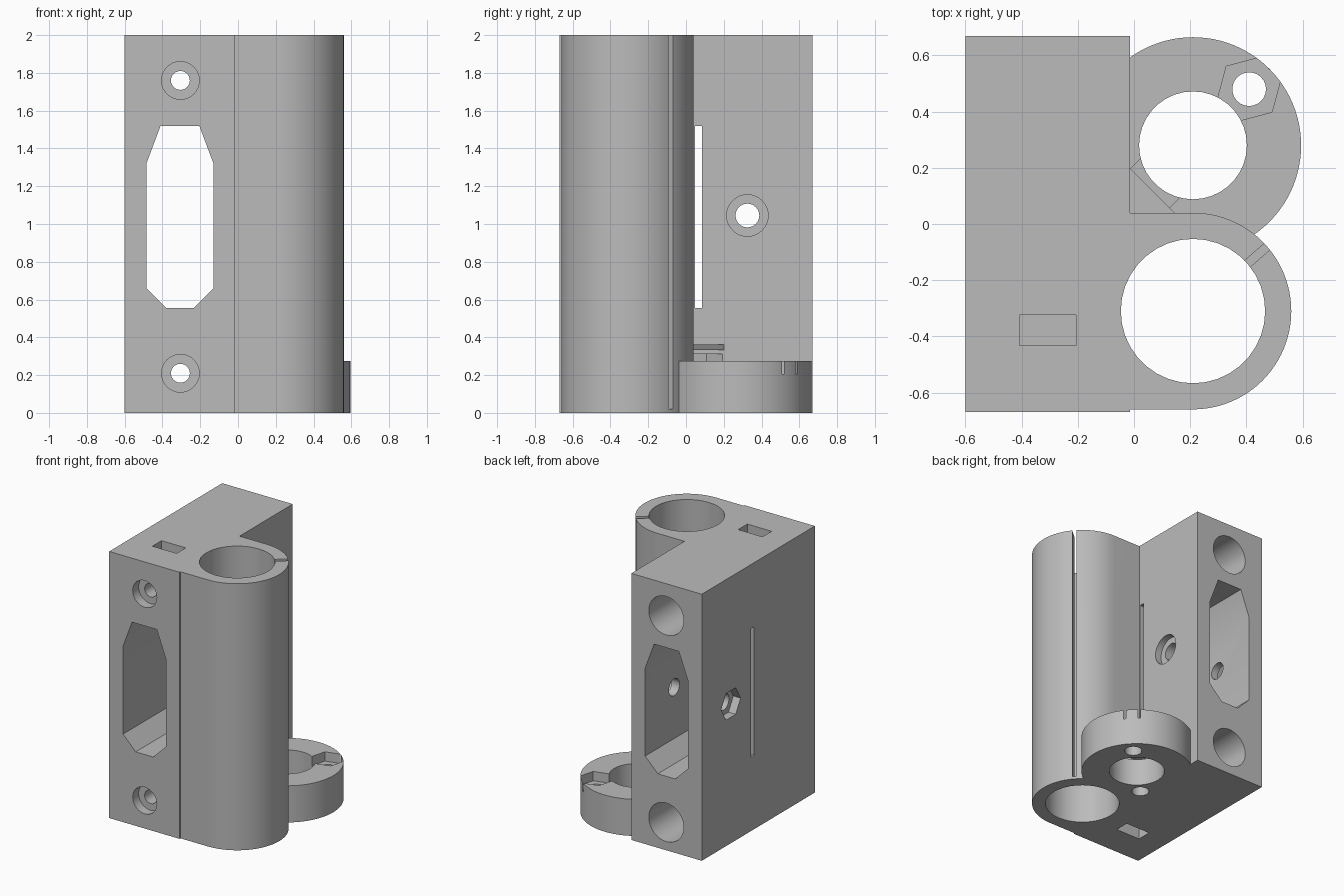
import bpy, math
from mathutils import Matrix, Vector

cube = bpy.data.objects.get("Cube")
if cube:
    bpy.data.objects.remove(cube, do_unlink=True)

grey = bpy.data.materials.new("plain grey")
grey.use_nodes = True
COLOUR = (0.5, 0.5, 0.5, 1)
grey.diffuse_color = COLOUR
grey.node_tree.nodes["Principled BSDF"].inputs["Base Color"].default_value = COLOUR

# Frames that stand a flat profile up along an axis: (u, v, depth) -> (x, y, z)
FRAMES = {
    "z": lambda u, v, d: (u, v, d),
    "y": lambda u, v, d: (u, d, v),
    "x": lambda u, v, d: (d, u, v),
}


def prism(name, profile, lo, hi, axis="z"):
    """Extrude a closed profile between two depths along an axis."""
    place, n = FRAMES[axis], len(profile)
    verts = [place(u, v, d) for d in (lo, hi) for u, v in profile]
    faces = [tuple(range(n))[::-1], tuple(range(n, n * 2))]
    faces += [(i, (i + 1) % n, (i + 1) % n + n, i + n) for i in range(n)]
    if axis == "y":
        faces = [f[::-1] for f in faces]
    mesh = bpy.data.meshes.new(name)
    mesh.from_pydata(verts, [], faces)
    mesh.materials.append(grey)
    obj = bpy.data.objects.new(name, mesh)
    bpy.context.collection.objects.link(obj)
    return obj


def arc(centre, r, sides=32, start=0, sweep=360):
    count = sides if sweep == 360 else sides + 1
    angles = [math.radians(start + sweep * i / sides) for i in range(count)]
    return [(centre[0] + r * math.cos(a), centre[1] + r * math.sin(a)) for a in angles]


def rect(u0, u1, v0, v1):
    return [(u0, v0), (u1, v0), (u1, v1), (u0, v1)]


def turned(profile, centre, degrees):
    """Rotate a profile about the origin, then move it to a centre."""
    turn = Matrix.Rotation(math.radians(degrees), 2)
    return [tuple(turn @ Vector(p) + Vector(centre)) for p in profile]


def combine(body, tool, operation):
    mod = body.modifiers.new(tool.name, "BOOLEAN")
    mod.operation, mod.solver, mod.object = operation, "EXACT", tool
    bpy.context.view_layer.objects.active = body
    bpy.ops.object.modifier_apply(modifier=mod.name)
    bpy.data.objects.remove(tool, do_unlink=True)


TUBE, RING = (0.21, -0.31), (0.21, 0.28)
OUTER_NUT, INNER_NUT = (0.41, 0.48), (0.01, 0.08)
SIDE_BOLT = (0.325, 1.045)
BOLT_X = -0.305

# Main block
body = prism("bracket_body", rect(-0.6, -0.015, -0.67, 0.67), 0, 2)

additions = [
    # Full-height bearing sleeve with flat shoulders running into the block
    prism("bearing_sleeve",
          [(-0.1, -0.66)] + arc(TUBE, 0.35, 48, -90, 180) + [(-0.1, 0.04)], 0, 2),
    # Low rod-holder ring
    prism("rod_ring", arc(RING, 0.385, 96), 0, 0.275),
    # Small triangular corner web over the inner nut slot
    prism("corner_web", [(-0.03, 0.02), (0.165, 0.02), (-0.03, 0.215)], 0.333, 0.362),
]

cutters = [
    # Vertical bores
    prism("bearing_bore", arc(TUBE, 0.257, 36), -0.1, 2.1),
    prism("rod_bore", arc(RING, 0.192, 36), -0.1, 0.32),
    # Clamping slit in the sleeve wall
    prism("sleeve_slit", turned(rect(0.2, 0.4, -0.015, 0.015), TUBE, 41), 0.02, 2.1),
    # Ring nut pockets and screw holes
    prism("outer_nut_pocket", arc(OUTER_NUT, 0.115, 6, 15), 0.205, 0.4),
    prism("inner_nut_pocket", arc(INNER_NUT, 0.114, 6, 45), 0.205, 0.312),
    prism("inner_nut_channel",
          turned(rect(0, 0.2, -0.0985, 0.0985), INNER_NUT, 45), 0.205, 0.312),
    prism("outer_screw_hole", arc(OUTER_NUT, 0.06, 24), -0.1, 0.3),
    prism("inner_screw_hole", arc(INNER_NUT, 0.06, 24), -0.1, 0.25),
    # Lengthwise faceted window
    prism("block_window",
          [(-0.41, 1.52), (-0.485, 1.32), (-0.485, 0.66), (-0.38, 0.555),
           (-0.235, 0.555), (-0.13, 0.66), (-0.13, 1.32), (-0.205, 1.52)],
          -0.8, 0.8, "y"),
    # Narrow cross slot
    prism("cross_slot", rect(0.048, 0.085, 0.555, 1.52), -0.7, 0.02, "x"),
    # Cross bolt with round seat on one side and nut seat on the other
    prism("cross_bolt_hole", arc(SIDE_BOLT, 0.063, 24), -0.7, 0.1, "x"),
    prism("cross_bolt_seat", arc(SIDE_BOLT, 0.11, 32), -0.065, 0.1, "x"),
    prism("cross_nut_seat", arc(SIDE_BOLT, 0.115, 6), -0.7, -0.54, "x"),
]

# Upper and lower mounting bolts: front seat, shank, wide rear bore, nut slot
for z, slot in ((1.76, (1.65, 2.1)), (0.21, (-0.1, 0.32))):
    c = (BOLT_X, z)
    cutters += [
        prism("bolt_seat", arc(c, 0.1, 32), -0.8, -0.6, "y"),
        prism("bolt_hole", arc(c, 0.05, 24), -0.7, 0, "y"),
        prism("rear_bore", arc(c, 0.145, 32), -0.2, 0.8, "y"),
        prism("nut_slot", rect(-0.408, -0.206, -0.432, -0.324), *slot),
    ]

for part in additions:
    combine(body, part, "UNION")
for cutter in cutters:
    combine(body, cutter, "DIFFERENCE")

bpy.ops.object.select_all(action="DESELECT")
body.select_set(True)
bpy.context.view_layer.objects.active = body
bpy.ops.object.shade_smooth_by_angle(angle=math.radians(25))
